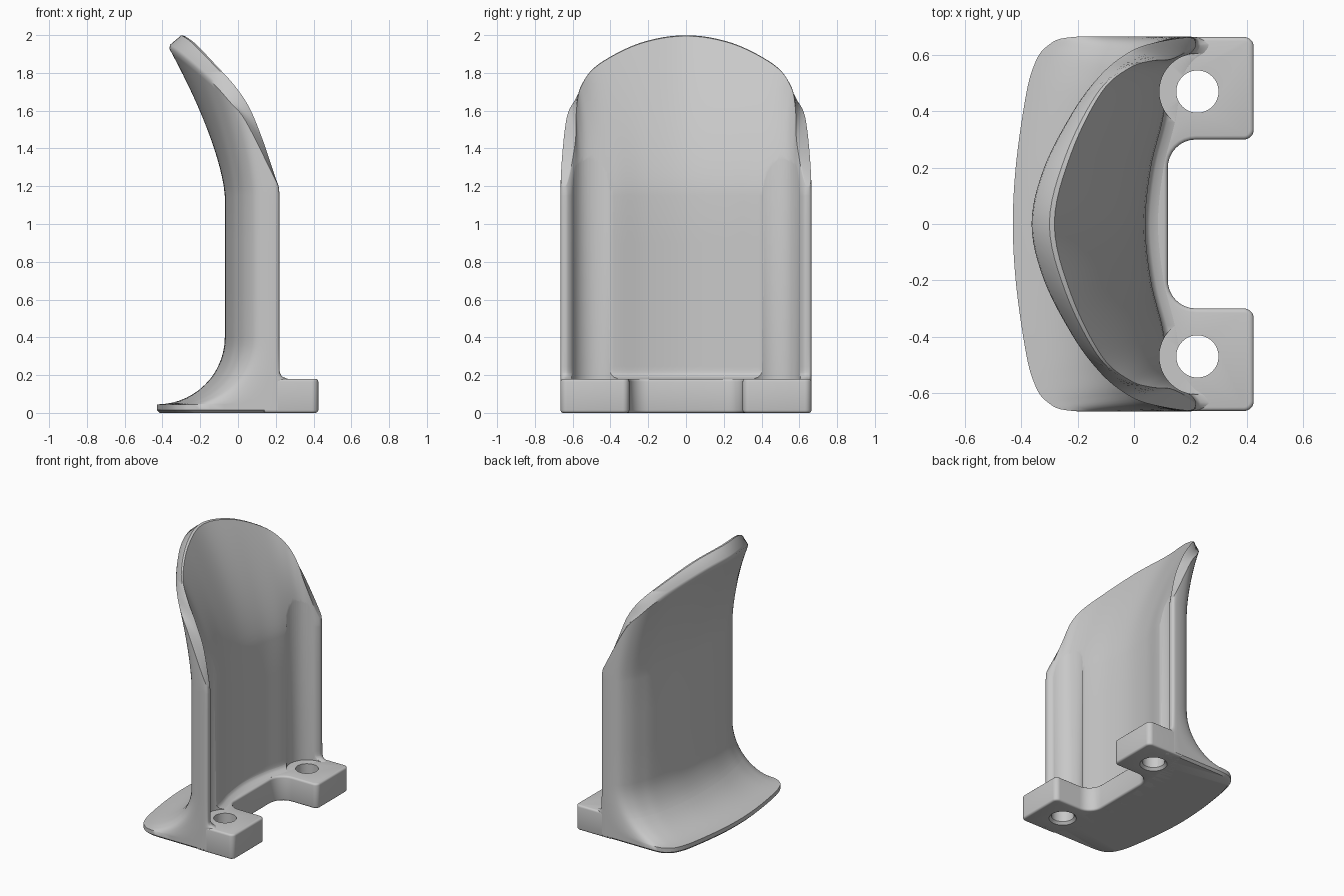
import bpy, bmesh, math
from mathutils import Vector

if "Cube" in bpy.data.objects:
    bpy.data.objects.remove(bpy.data.objects["Cube"])

grey = bpy.data.materials.new("plain_grey")
grey.use_nodes = True
colour = (0.58, 0.58, 0.58, 1)
grey.diffuse_color = colour
grey.node_tree.nodes["Principled BSDF"].inputs["Base Color"].default_value = colour


def make_object(name, bm):
    bmesh.ops.recalc_face_normals(bm, faces=bm.faces)
    mesh = bpy.data.meshes.new(name)
    bm.to_mesh(mesh)
    bm.free()
    mesh.materials.append(grey)
    obj = bpy.data.objects.new(name, mesh)
    bpy.context.collection.objects.link(obj)
    return obj


def catmull(a, b, c, d, t):
    return [0.5 * (2 * q + (r - p) * t + (2 * p - 5 * q + 4 * r - s) * t * t
                   + (3 * q - p - 3 * r + s) * t ** 3)
            for p, q, r, s in zip(a, b, c, d)]


# Half section of the shield: wall x, y; foot x, y; rim x, y, z
outer = [
    (-.07, 0, -.43, 0, -.37, 0, 1.94),
    (-.062, .2, -.42, .2, -.325, .2, 1.915),
    (-.03, .4, -.39, .42, -.22, .4, 1.83),
    (0, .5, -.36, .55, -.13, .52, 1.75),
    (.04, .59, -.31, .63, -.05, .59, 1.66),
    (.1, .65, -.2, .665, .04, .635, 1.55),
    (.2, .665, .2, .665, .19, .662, 1.25),
    (.22, .638, .22, .638, .215, .64, 1.2),
]
inner = [
    (.205, .61, .19, .615, 1.27),
    (.17, .585, .13, .585, 1.45),
    (.135, .54, .06, .58, 1.62),
    (.12, .48, -.02, .555, 1.74),
    (.1, .36, -.12, .47, 1.85),
    (.06, .2, -.23, .25, 1.965),
    (.04, 0, -.29, 0, 2.008),
]
rows = outer + [r[:2] + r for r in inner]


def mirrored(row):
    return [-v if k in (1, 3, 5) else v for k, v in enumerate(row)]


STEPS = 6
padded = [mirrored(rows[1])] + rows + [mirrored(rows[-2])]
half = []
for i in range(len(rows) - 1):
    half += [catmull(*padded[i:i + 4], k / STEPS) for k in range(STEPS)]
half.append(rows[-1])
last = len(half) - 1
tip = last // 2

WALL_TOP, FOOT, FLARE = 1.15, .045, .355


def cove(c):
    c = min(max(c, 0), 1)
    return 1 - math.sqrt(max(0, 1 - (1 - c) ** 2))


def low_ring(z):
    flare = cove((z - FOOT) / FLARE)
    fillet = .045 * cove((z - .18) / .045)
    ring = []
    for i, (px, py, bx, by, *_) in enumerate(half):
        x = px + (bx - px) * flare
        y = min(py + (by - py) * flare, .665)
        x += fillet * min(max((i - tip + STEPS) / STEPS, 0), 1)
        if z == 0:
            x, y = x * .965, y * .975
        ring.append(Vector((x, y, z)))
    return ring


def high_ring(t):
    lean = t ** 1.45
    return [Vector((px + (rx - px) * lean, min(py + (ry - py) * lean, .665),
                    WALL_TOP + (rz - WALL_TOP) * t))
            for px, py, _, _, rx, ry, rz in half]


# Curved shield with flared foot and leaning scoop
heights = {0, .015, .18, .19, .2, .21, .225, .65, .9}
heights |= {FOOT + FLARE * (1 - math.cos(math.pi / 2 * k / 14)) for k in range(15)}
rings = [low_ring(z) for z in sorted(heights)]
rings += [high_ring(k / 16) for k in range(16)] + [high_ring(.985)]
rim = high_ring(1)
rings.append([p.lerp(rim[last - i], .13) for i, p in enumerate(rim)])

bm = bmesh.new()
count = 2 * last
loops = []
for ring in rings:
    pts = ring + [Vector((p.x, -p.y, p.z)) for p in reversed(ring[1:-1])]
    loops.append([bm.verts.new(p) for p in pts])
for low, high in zip(loops, loops[1:]):
    for i in range(count):
        j = (i + 1) % count
        bm.faces.new((low[i], low[j], high[j], high[i]))
for loop in (loops[0], loops[-1]):
    for i in range(tip):
        strip = [i, i + 1, last - i - 1, last - i]
        for side in (strip, [(count - k) % count for k in strip]):
            bm.faces.new(list(dict.fromkeys(loop[k] for k in side)))
shield = make_object("curved_shield", bm)

# Mounting plate with two tabs around a rounded notch
side = [(0, .4), (.14, .664), (.425, .664), (.425, .3), (.12, .3)]
outline = side + [(x, -y) for x, y in reversed(side)]
bm = bmesh.new()
face = bm.faces.new([bm.verts.new((x, y, 0)) for x, y in outline])
top = bmesh.ops.extrude_face_region(bm, geom=[face])["geom"]
bmesh.ops.translate(bm, vec=(0, 0, .18),
                    verts=[g for g in top if isinstance(g, bmesh.types.BMVert)])


def round_uprights(test, radius):
    edges = [e for e in bm.edges
             if abs(e.verts[0].co.z - e.verts[1].co.z) > .1 and test(e.verts[0].co)]
    bmesh.ops.bevel(bm, geom=edges, offset=radius, segments=8, profile=.5,
                    affect='EDGES')


round_uprights(lambda p: abs(p.x - .12) < .001, .1)
round_uprights(lambda p: p.x > .42, .035)
bmesh.ops.recalc_face_normals(bm, faces=bm.faces)
flat = [e for e in bm.edges if abs(e.verts[0].co.z - e.verts[1].co.z) < .001]
bmesh.ops.bevel(bm, geom=flat, offset=.014, segments=3, profile=.5, affect='EDGES')
plate = make_object("mounting_plate", bm)

# Screw holes, chamfered below, with tool clearance above the tabs
profile = [(.1, -.01), (.075, .018), (.075, .1803), (.135, .1803), (.135, 1.7)]
SIDES = 48
cutters = []
for sign in (-1, 1):
    bm = bmesh.new()
    loops = []
    for r, z in profile:
        loops.append([bm.verts.new((.225 + r * math.cos(a), sign * .47 + r * math.sin(a), z))
                      for a in (math.tau * k / SIDES for k in range(SIDES))])
    for low, high in zip(loops, loops[1:]):
        for i in range(SIDES):
            j = (i + 1) % SIDES
            bm.faces.new((low[i], low[j], high[j], high[i]))
    bm.faces.new(loops[0])
    bm.faces.new(loops[-1])
    cutter = make_object("hole_cutter", bm)
    cutter.hide_render = True
    cutters.append(cutter)

for obj in (shield, plate):
    bpy.ops.object.select_all(action='DESELECT')
    obj.select_set(True)
    bpy.context.view_layer.objects.active = obj
    for cutter in cutters:
        cut = obj.modifiers.new("hole", 'BOOLEAN')
        cut.operation = 'DIFFERENCE'
        cut.solver = 'EXACT'
        cut.object = cutter
        bpy.ops.object.modifier_apply(modifier=cut.name)
    bpy.ops.object.shade_smooth_by_angle(angle=math.radians(40))

for cutter in cutters:
    bpy.data.objects.remove(cutter)
